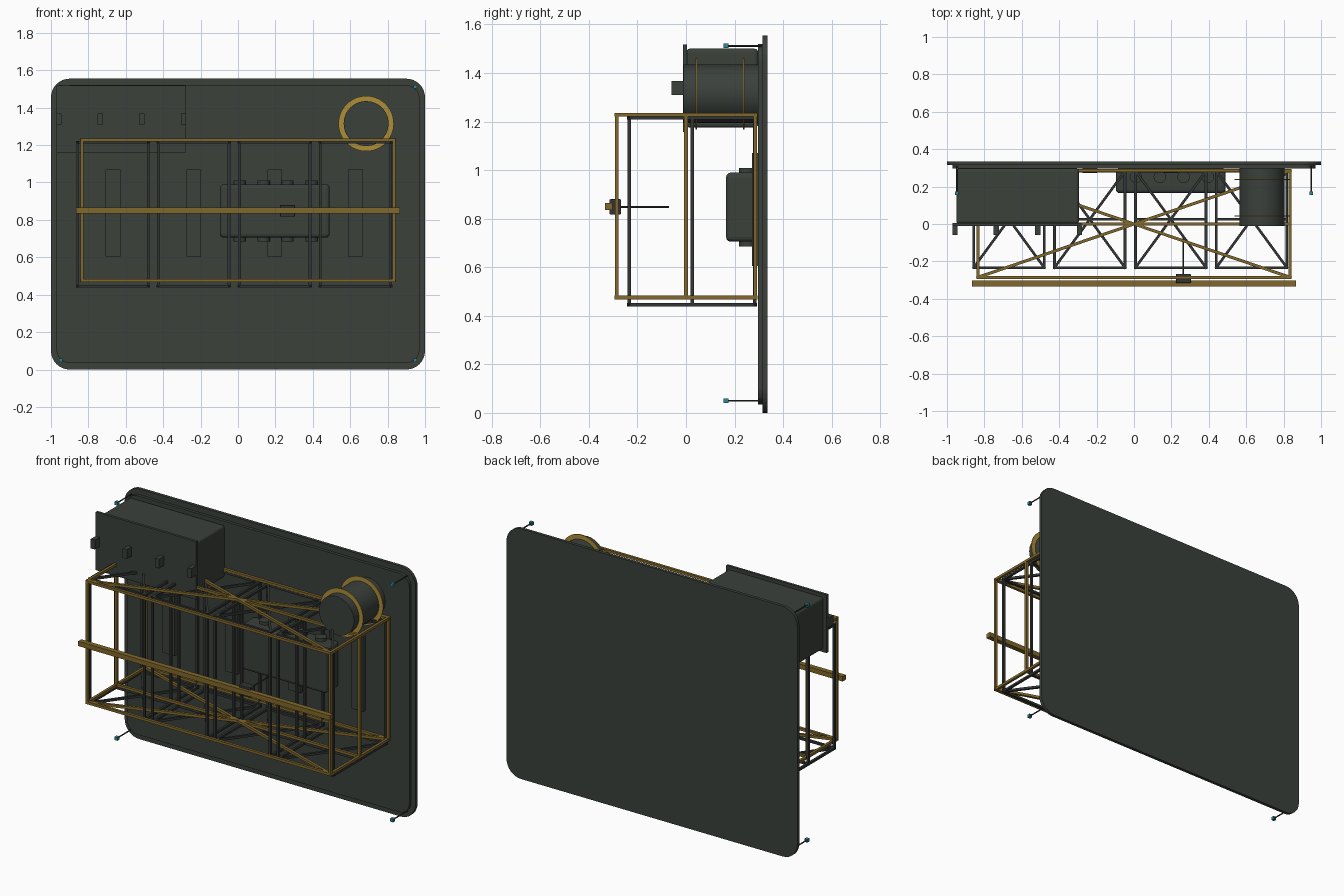
import bpy, bmesh, math
from mathutils import Vector

if "Cube" in bpy.data.objects:
    bpy.data.objects.remove(bpy.data.objects["Cube"])


def material(name, col):
    m = bpy.data.materials.new(name)
    m.diffuse_color = (*col, 1)
    m.use_nodes = True
    m.node_tree.nodes["Principled BSDF"].inputs["Base Color"].default_value = m.diffuse_color
    return m


DARK = material("dark green grey", (0.043, 0.052, 0.044))
STEEL = material("dark steel", (0.032, 0.036, 0.034))
GOLD = material("dull gold", (0.22, 0.14, 0.025))
RING = material("bright gold", (0.42, 0.27, 0.04))
TEAL = material("teal", (0.03, 0.25, 0.30))


def finish(bm, name, mat):
    bmesh.ops.recalc_face_normals(bm, faces=bm.faces)
    me = bpy.data.meshes.new(name)
    bm.to_mesh(me)
    bm.free()
    me.materials.append(mat)
    ob = bpy.data.objects.new(name, me)
    bpy.context.collection.objects.link(ob)
    return ob


def box(name, x, y, z, mat, bevel=0):
    """Box from (min, max) pairs."""
    bm = bmesh.new()
    bmesh.ops.create_cube(bm, size=1)
    for v in bm.verts:
        v.co = [(a + b) / 2 + c * (b - a) for c, (a, b) in zip(v.co, (x, y, z))]
    if bevel:
        bmesh.ops.bevel(bm, geom=bm.edges[:], offset=bevel, segments=3,
                        profile=0.5, affect='EDGES')
    return finish(bm, name, mat)


def bars(name, pairs, w, mat):
    """Square tubes between pairs of points, joined into one object."""
    bm = bmesh.new()
    for a, b in pairs:
        a, b = Vector(a), Vector(b)
        d = (b - a).normalized()
        up = Vector((0, 1, 0)) if abs(d.z) > 0.9 else Vector((0, 0, 1))
        s = d.cross(up).normalized() * w / 2
        u = s.cross(d).normalized() * w / 2
        a, b = a - d * w / 2, b + d * w / 2
        r = [[bm.verts.new(p + i * s + j * u)
              for i, j in ((-1, -1), (1, -1), (1, 1), (-1, 1))] for p in (a, b)]
        bm.faces.new(r[0])
        bm.faces.new(r[1])
        for k in range(4):
            n = (k + 1) % 4
            bm.faces.new((r[0][k], r[0][n], r[1][n], r[1][k]))
    return finish(bm, name, mat)


def plate(name, hw, z0, z1, y0, y1, r, mat):
    """Upright panel with rounded corners."""
    bm = bmesh.new()
    pts = []
    for k, (cx, cz) in enumerate(((hw - r, z1 - r), (r - hw, z1 - r),
                                  (r - hw, z0 + r), (hw - r, z0 + r))):
        for i in range(9):
            a = math.pi / 2 * (k + i / 8)
            pts.append((cx + r * math.cos(a), cz + r * math.sin(a)))
    f = bm.faces.new([bm.verts.new((x, y0, z)) for x, z in pts])
    g = bmesh.ops.extrude_face_region(bm, geom=[f])['geom']
    for v in g:
        if isinstance(v, bmesh.types.BMVert):
            v.co.y = y1
    return finish(bm, name, mat)


def cyl(name, c, r, depth, mat, axis='Y', n=48):
    rot = (math.pi / 2, 0, 0) if axis == 'Y' else (0, 0, 0)
    bpy.ops.mesh.primitive_cylinder_add(vertices=n, radius=r, depth=depth,
                                        location=c, rotation=rot)
    ob = bpy.context.object
    ob.name = name
    ob.data.materials.append(mat)
    bpy.ops.object.shade_smooth_by_angle()
    return ob


# back panel: large plate with a smaller step in front
plate("back_panel", 1.0, 0.0, 1.555, 0.315, 0.335, 0.1, DARK)
plate("panel_step", 0.97, 0.035, 1.52, 0.297, 0.316, 0.07, DARK)

# corner pins with teal tips
for x in (-0.948, 0.948):
    for z in (0.05, 1.512):
        cyl("corner_pin", (x, 0.24, z), 0.004, 0.14, STEEL, n=10)
        box("pin_tip", (x - .01, x + .01), (0.155, 0.175), (z - .01, z + .01), TEAL)

# equipment case with front flange and latches
box("case_body", (-0.95, -0.295), (0.0, 0.297), (1.175, 1.5), DARK, 0.015)
box("case_flange", (-0.97, -0.28), (-0.012, 0.005), (1.157, 1.518), DARK)
for x in (-0.957, -0.737, -0.515, -0.292):
    box("case_latch", (x - .014, x + .014), (-0.06, -0.01), (1.31, 1.368), DARK)

# drum with two thin gold rings
cyl("drum", (0.685, 0.143, 1.315), 0.12, 0.308, DARK)
for y in (0.042, 0.237):
    bm = bmesh.new()
    loops = []
    for r, dy in ((0.12, -.003), (0.148, -.003), (0.148, .003), (0.12, .003)):
        loops.append([bm.verts.new((0.685 + r * math.cos(i * math.tau / 48), y + dy,
                                    1.315 + r * math.sin(i * math.tau / 48)))
                      for i in range(48)])
    for k in range(4):
        p, q = loops[k], loops[(k + 1) % 4]
        for i in range(48):
            j = (i + 1) % 48
            bm.faces.new((p[i], p[j], q[j], q[i]))
    finish(bm, "drum_ring", RING)

# outer gold frame
X, Y, Z = 0.835, 0.285, (0.475, 1.228)
pairs = []
for z in Z:
    pairs += [((-X, y, z), (X, y, z)) for y in (-Y, 0, Y)]
    pairs += [((x, -Y, z), (x, Y, z)) for x in (-X, X)]
    pairs += [((-X, -Y * s, z), (X, Y * s, z)) for s in (-1, 1)]
pairs += [((x, y, Z[0]), (x, y, Z[1])) for x in (-X, X) for y in (-Y, 0, Y)]
bars("gold_frame", pairs, 0.016, GOLD)

# four dark inner racks with crossed braces
for a, b in ((-0.857, -0.48), (-0.425, -0.048), (0.008, 0.385), (0.44, 0.817)):
    pairs = []
    for z in (0.445, 1.215):
        pairs += [((a, y, z), (b, y, z)) for y in (-0.233, 0.025, 0.283)]
        pairs += [((x, -0.233, z), (x, 0.283, z)) for x in (a, b)]
        pairs += [((a, -0.233, z), (b, 0.283, z)), ((b, -0.233, z), (a, 0.283, z))]
    pairs += [((x, y, 0.445), (x, y, 1.215)) for x in (a, b)
              for y in (-0.233, 0.025, 0.283)]
    bars("inner_rack", pairs, 0.014, STEEL)
    # mounting strip behind each rack
    m = (a + b) / 2
    box("mounting_strip", (m - .04, m + .04), (0.272, 0.3), (0.605, 1.07), DARK)

# control box with round connectors above and below
box("control_box", (-0.097, 0.49), (0.165, 0.298), (0.705, 0.99), DARK, 0.02)
for x in (0.01, 0.138, 0.265, 0.395):
    cyl("connector", (x, 0.252, 0.847), 0.033, 0.325, DARK, 'Z', 24)

# front rail with sliding probe
box("front_rail", (-0.866, 0.866), (-0.333, -0.302), (0.835, 0.865), GOLD)
box("slider_block", (0.224, 0.305), (-0.315, -0.268), (0.817, 0.88), STEEL, 0.004)
cyl("probe_rod", (0.264, -0.17, 0.848), 0.004, 0.2, STEEL, n=10)
